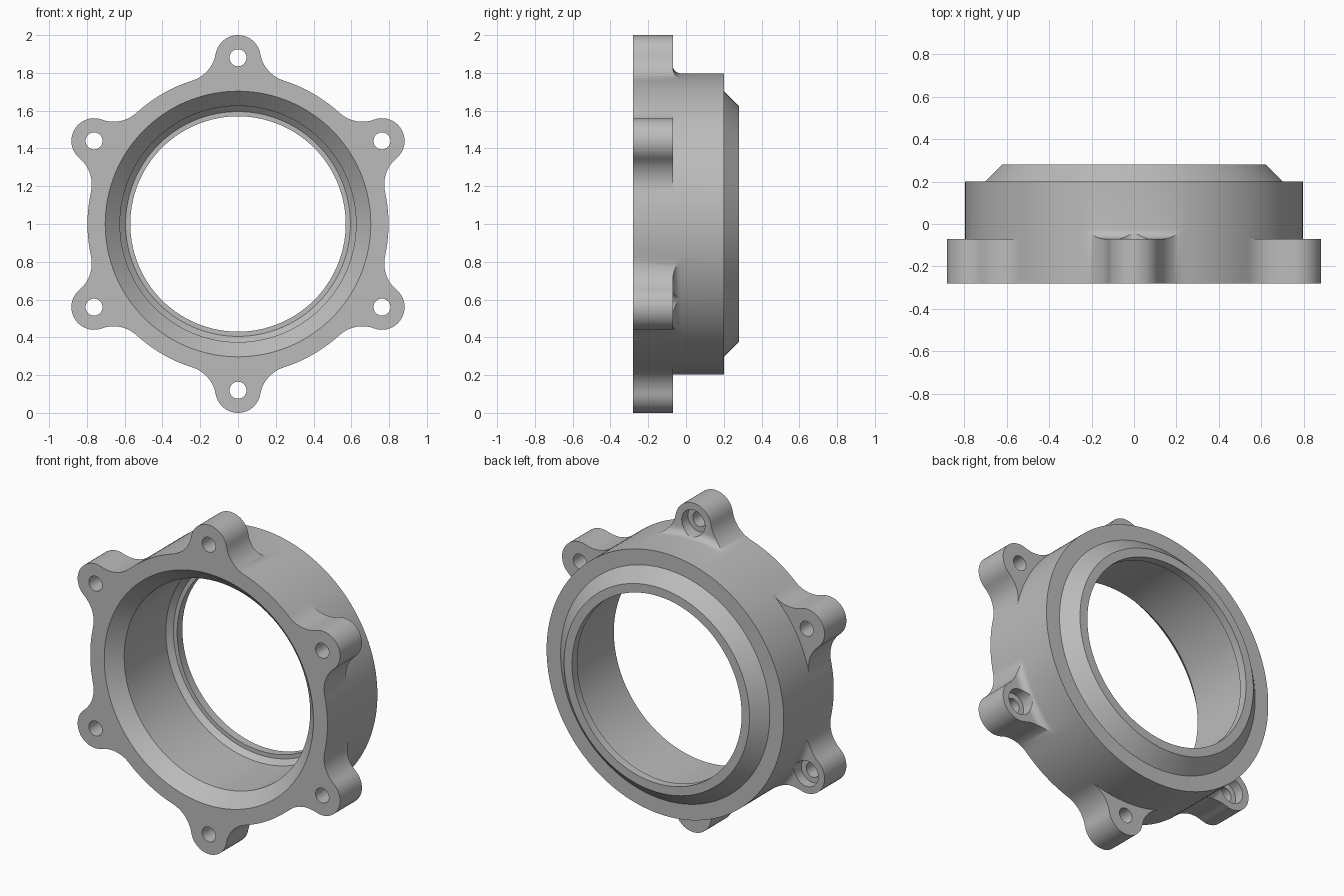
import bpy, bmesh, math
from mathutils import Matrix

old = bpy.data.objects.get("Cube")
if old:
    bpy.data.objects.remove(old, do_unlink=True)

BODY_R, LUG_R, LUG_DIST, BLEND_R = 0.797, 0.12, 0.88, 0.18
FRONT, LUG_BACK, STEP, BACK = -0.28, -0.07, 0.2, 0.28
FILLET = 0.045
LUGS = 6

metal = bpy.data.materials.new("grey_metal")
metal.use_nodes = True
GREY = (0.5, 0.5, 0.5, 1)
metal.diffuse_color = GREY
metal.node_tree.nodes["Principled BSDF"].inputs["Base Color"].default_value = GREY


def make_object(name, bm):
    bmesh.ops.recalc_face_normals(bm, faces=bm.faces)
    mesh = bpy.data.meshes.new(name)
    bm.to_mesh(mesh)
    bm.free()
    mesh.materials.append(metal)
    obj = bpy.data.objects.new(name, mesh)
    bpy.context.collection.objects.link(obj)
    return obj


def half_lug_outline():
    """Polar (angle, radius) samples from a lug tip to midway between lugs."""
    a, b = BODY_R + BLEND_R, LUG_R + BLEND_R
    turn = math.acos((a * a + LUG_DIST ** 2 - b * b) / (2 * a * LUG_DIST))
    cx, cz = a * math.sin(turn), a * math.cos(turn)
    tip = math.atan2(cx, cz - LUG_DIST)
    points = []
    # rounded lug tip
    for i in range(11):
        t = tip * i / 10
        points.append((LUG_R * math.sin(t), LUG_DIST + LUG_R * math.cos(t)))
    # concave blend into the body
    start, end = tip + math.pi, turn + math.pi
    for i in range(1, 11):
        t = start + (end - start) * i / 10
        points.append((cx + BLEND_R * math.sin(t), cz + BLEND_R * math.cos(t)))
    polar = [(math.atan2(x, z), math.hypot(x, z)) for x, z in points]
    # plain body arc
    half = math.pi / LUGS
    polar += [(turn + (half - turn) * i / 5, BODY_R) for i in range(1, 6)]
    return polar


def fillet_y(r, filleted):
    """Height of the back of the flange, with a concave fillet at the body."""
    d = max(0.0, BODY_R + FILLET - r) if filleted else 0.0
    d = min(d, FILLET)
    return LUG_BACK + FILLET - math.sqrt(FILLET ** 2 - d * d)


def section(outer, filleted):
    """Closed (radius, y) section through the housing."""
    pts = [(0.57, BACK), (0.57, 0.23), (0.595, 0.23), (0.625, 0.2),
           (0.625, FRONT + 0.08), (0.703, FRONT), (outer, FRONT),
           (outer, fillet_y(outer, filleted))]
    for i in range(7):
        r = min(outer, BODY_R + FILLET * (1 - math.sin(i * math.pi / 12)))
        pts.append((r, fillet_y(r, filleted)))
    return pts + [(BODY_R, STEP), (0.703, STEP), (0.623, BACK)]


# Housing: the section swept round the axis, following the lugged outline
half = half_lug_outline()
sector = [(-a, r) for a, r in reversed(half[1:-1])] + half
bm = bmesh.new()
rings = []
for lug in range(LUGS):
    for a, r in sector:
        a += lug * 2 * math.pi / LUGS
        rings.append([bm.verts.new((q * math.sin(a), y, 1 + q * math.cos(a)))
                      for q, y in section(r, lug % 2 == 0)])
count = len(rings[0])
for i, ring in enumerate(rings):
    after = rings[(i + 1) % len(rings)]
    for j in range(count):
        k = (j + 1) % count
        bm.faces.new((ring[j], ring[k], after[k], after[j]))
bmesh.ops.remove_doubles(bm, verts=bm.verts, dist=0.00002)
housing = make_object("housing", bm)


def drill(name, radius, y0, y1, lugs):
    """Cut a round hole in each of the given lugs."""
    bm = bmesh.new()
    for lug in lugs:
        a = lug * 2 * math.pi / LUGS
        place = Matrix.Translation((LUG_DIST * math.sin(a), (y0 + y1) / 2,
                                    1 + LUG_DIST * math.cos(a)))
        bmesh.ops.create_cone(bm, cap_ends=True, segments=32, radius1=radius,
                              radius2=radius, depth=y1 - y0,
                              matrix=place @ Matrix.Rotation(math.pi / 2, 4, "X"))
    cutter = make_object(name, bm)
    cutter.hide_render = True
    mod = housing.modifiers.new(name, "BOOLEAN")
    mod.operation, mod.solver, mod.object = "DIFFERENCE", "EXACT", cutter
    bpy.context.view_layer.objects.active = housing
    bpy.ops.object.modifier_apply(modifier=name)
    bpy.data.objects.remove(cutter, do_unlink=True)


# Bolt holes in every lug, screw-head pockets in every other one
drill("bolt_holes", 0.045, -0.4, 0.1, range(LUGS))
drill("screw_pockets", 0.078, -0.13, 0.05, range(0, LUGS, 2))

bpy.ops.object.select_all(action="DESELECT")
housing.select_set(True)
bpy.context.view_layer.objects.active = housing
bpy.ops.object.shade_smooth_by_angle(angle=math.radians(30))
